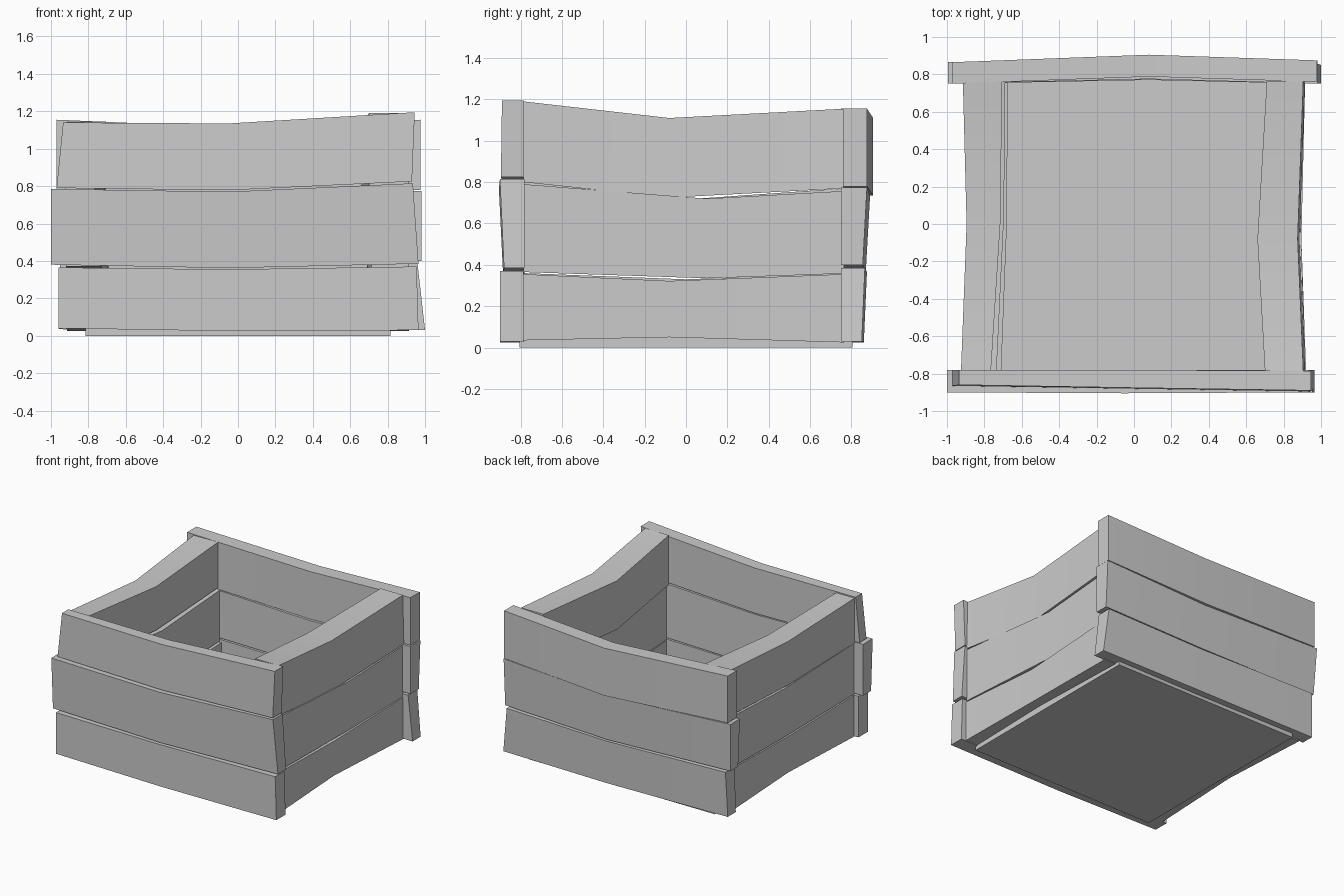
import bpy, bmesh
from math import radians

default = bpy.data.objects.get("Cube")
if default:
    bpy.data.objects.remove(default, do_unlink=True)

# One plain grey for the whole crate
grey = bpy.data.materials.new("weathered grey")
grey.use_nodes = True
colour = (0.6, 0.6, 0.6, 1)
grey.diffuse_color = colour
grey.node_tree.nodes["Principled BSDF"].inputs["Base Color"].default_value = colour


def finish(name, bm):
    """Turn a bmesh into a shaded object."""
    bmesh.ops.recalc_face_normals(bm, faces=bm.faces)
    mesh = bpy.data.meshes.new(name)
    bm.to_mesh(mesh)
    bm.free()
    mesh.materials.append(grey)
    obj = bpy.data.objects.new(name, mesh)
    bpy.context.collection.objects.link(obj)
    bpy.ops.object.select_all(action="DESELECT")
    obj.select_set(True)
    bpy.context.view_layer.objects.active = obj
    bpy.ops.object.shade_smooth_by_angle(angle=radians(30))
    return obj


def plank(name, along, low, middle, high, outer, inner, bottom, top, lean=0):
    """Bent board with three cross-sections: start, middle and end.

    low and high give the end position at the bottom and top edge;
    lean shifts the outer top edge relative to the outer bottom edge."""
    bm = bmesh.new()
    rings = []
    for ends, out, inn, zb, zt in zip((low, (middle, middle), high), outer, inner, bottom, top):
        section = ((ends[0], out, zb), (ends[1], out + lean, zt),
                   (ends[1], inn, zt), (ends[0], inn, zb))
        rings.append([bm.verts.new((u, v, z) if along == "x" else (v, u, z))
                      for u, v, z in section])
    for first, second in zip(rings, rings[1:]):
        for i in range(4):
            j = (i + 1) % 4
            bm.faces.new((first[i], first[j], second[j], second[i]))
    bm.faces.new(rings[0])
    bm.faces.new(rings[-1])
    return finish(name, bm)


# Front wall
plank("front_bottom_plank", "x", low=(-.96, -.96), middle=-.05, high=(.965, .955),
      outer=(-.9, -.9, -.9), inner=(-.78, -.78, -.785),
      bottom=(.04, .025, .03), top=(.365, .355, .37))
plank("front_middle_plank", "x", low=(-1, -1), middle=-.05, high=(.965, .935),
      outer=(-.88, -.885, -.88), inner=(-.78, -.78, -.78),
      bottom=(.38, .362, .385), top=(.785, .77, .815), lean=-.02)
plank("front_top_plank", "x", low=(-.97, -.935), middle=-.05, high=(.93, .945),
      outer=(-.865, -.88, -.895), inner=(-.78, -.78, -.785),
      bottom=(.79, .778, .825), top=(1.14, 1.135, 1.195), lean=.005)

# Back wall
plank("back_bottom_plank", "x", low=(-.96, -.95), middle=.08, high=(1, .96),
      outer=(.85, .86, .85), inner=(.75, .77, .75),
      bottom=(.035, .025, .03), top=(.39, .365, .385), lean=.015)
plank("back_middle_plank", "x", low=(-.98, -.995), middle=.08, high=(.98, .98),
      outer=(.845, .87, .855), inner=(.75, .775, .75),
      bottom=(.4, .375, .4), top=(.78, .73, .775), lean=.02)
plank("back_top_plank", "x", low=(-.97, -.97), middle=.08, high=(.975, .975),
      outer=(.865, .905, .875), inner=(.75, .788, .76),
      bottom=(.785, .735, .78), top=(1.155, 1.11, 1.155))

# Right-hand wall of the drawing plane (+x)
plank("left_bottom_plank", "y", low=(-.785, -.785), middle=-.08, high=(.765, .765),
      outer=(.92, .895, .915), inner=(.72, .7, .72),
      bottom=(.035, .05, .025), top=(.355, .322, .355))
plank("left_middle_plank", "y", low=(-.785, -.785), middle=.1, high=(.765, .765),
      outer=(.915, .89, .91), inner=(.715, .69, .72),
      bottom=(.365, .335, .358), top=(.79, .72, .757))
plank("left_top_plank", "y", low=(-.785, -.785), middle=-.08, high=(.765, .765),
      outer=(.915, .885, .915), inner=(.7, .66, .71),
      bottom=(.8, .725, .77), top=(1.19, 1.11, 1.155), lean=-.01)

# Opposite wall (-x)
plank("right_bottom_plank", "y", low=(-.785, -.785), middle=0, high=(.765, .765),
      outer=(-.92, -.895, -.915), inner=(-.71, -.68, -.675),
      bottom=(.035, .045, .025), top=(.36, .33, .36))
plank("right_middle_plank", "y", low=(-.785, -.785), middle=.05, high=(.765, .765),
      outer=(-.92, -.89, -.915), inner=(-.735, -.695, -.69),
      bottom=(.37, .338, .368), top=(.77, .72, .77))
plank("right_top_plank", "y", low=(-.785, -.785), middle=0, high=(.765, .765),
      outer=(-.925, -.895, -.915), inner=(-.765, -.715, -.705),
      bottom=(.775, .735, .785), top=(1.13, 1.08, 1.145))

# Floor panel
floor_bm = bmesh.new()
bmesh.ops.create_cube(floor_bm, size=1)
for vert in floor_bm.verts:
    vert.co.x *= 1.63
    vert.co.y *= 1.61
    vert.co.z = (vert.co.z + .5) * .06
finish("floor_panel", floor_bm)
